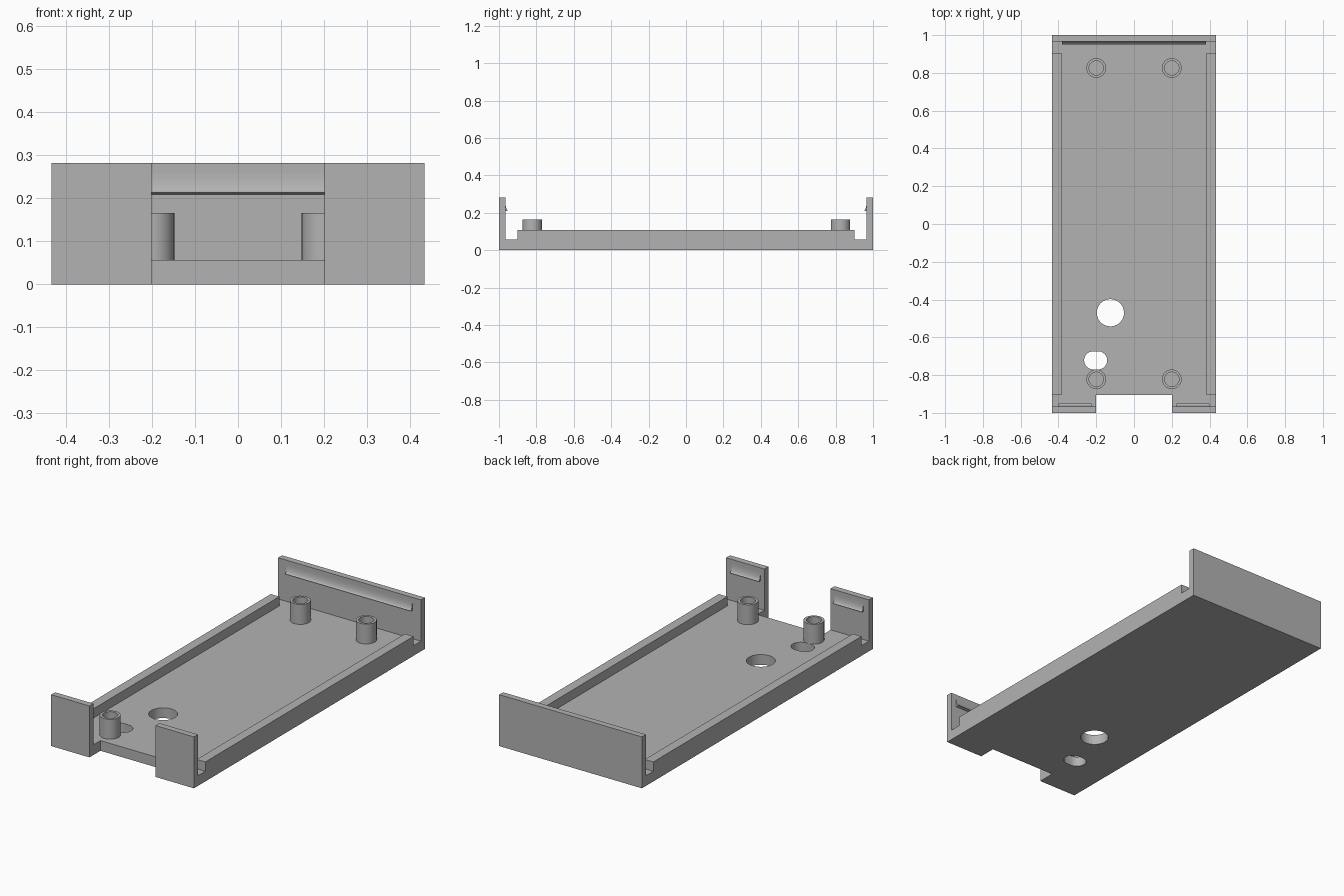
import bpy, bmesh, math

cube = bpy.data.objects.get("Cube")
if cube:
    bpy.data.objects.remove(cube)

# Main dimensions
HALF_W, HALF_L = 0.433, 1.0
FLOOR, RAIL_TOP, WALL_TOP = 0.056, 0.107, 0.282
WALL = 0.034

grey = bpy.data.materials.new("plain grey")
grey.use_nodes = True
colour = (0.45, 0.45, 0.45, 1)
grey.diffuse_color = colour
grey.node_tree.nodes["Principled BSDF"].inputs["Base Color"].default_value = colour


def make_object(name, bm):
    bmesh.ops.recalc_face_normals(bm, faces=bm.faces)
    mesh = bpy.data.meshes.new(name)
    bm.to_mesh(mesh)
    bm.free()
    mesh.materials.append(grey)
    obj = bpy.data.objects.new(name, mesh)
    bpy.context.collection.objects.link(obj)
    return obj


def extrude(name, points, offset):
    """Close a 3D outline into a face and push it along an offset."""
    bm = bmesh.new()
    face = bm.faces.new([bm.verts.new(p) for p in points])
    moved = bmesh.ops.extrude_face_region(bm, geom=[face], use_keep_orig=True)
    verts = [v for v in moved["geom"] if isinstance(v, bmesh.types.BMVert)]
    bmesh.ops.translate(bm, verts=verts, vec=offset)
    return make_object(name, bm)


def side_profile(name, outline, x0, x1):
    return extrude(name, [(x0, y, z) for y, z in outline], (x1 - x0, 0, 0))


def box(name, x0, x1, y0, y1, z0, z1):
    return side_profile(name, [(y0, z0), (y1, z0), (y1, z1), (y0, z1)], x0, x1)


def slot(name, cx, cy, radius, stretch, steps=48):
    """Round or stadium shaped cutter through the floor."""
    points = []
    for i in range(steps):
        a = 2 * math.pi * (i + 0.5) / steps
        shift = math.copysign(stretch, math.cos(a))
        points.append((cx + shift + radius * math.cos(a), cy + radius * math.sin(a), -0.1))
    return extrude(name, points, (0, 0, 0.3))


def combine(target, tool, operation):
    mod = target.modifiers.new(operation.lower(), 'BOOLEAN')
    mod.operation = operation
    mod.solver = 'EXACT'
    mod.object = tool
    bpy.ops.object.select_all(action='DESELECT')
    bpy.context.view_layer.objects.active = target
    target.select_set(True)
    bpy.ops.object.modifier_apply(modifier=mod.name)
    bpy.data.objects.remove(tool)


def smooth(obj, angle=32):
    bpy.ops.object.select_all(action='DESELECT')
    bpy.context.view_layer.objects.active = obj
    obj.select_set(True)
    bpy.ops.object.shade_smooth_by_angle(angle=math.radians(angle))


# Tray: floor and both end walls as one U profile
inner = HALF_L - WALL
tray = side_profile("tray", [
    (-HALF_L, 0), (HALF_L, 0), (HALF_L, WALL_TOP), (inner, WALL_TOP),
    (inner, FLOOR), (-inner, FLOOR), (-inner, WALL_TOP), (-HALF_L, WALL_TOP)],
    -HALF_W, HALF_W)

# Low rails along both long sides
for side in (-1, 1):
    x0, x1 = sorted((side * 0.381, side * HALF_W))
    combine(tray, box("rail", x0, x1, -0.902, 0.902, 0, RAIL_TOP), 'UNION')

# Front notch, round hole and short slot
combine(tray, box("notch_cutter", -0.201, 0.201, -1.1, -0.905, -0.1, 0.5), 'DIFFERENCE')
combine(tray, slot("hole_cutter", -0.125, -0.47, 0.072, 0), 'DIFFERENCE')
combine(tray, slot("slot_cutter", -0.203, -0.722, 0.048, 0.013), 'DIFFERENCE')
smooth(tray)


# Snap hooks inside the end walls, with a hollow curved top
def hook(name, end, x0, x1):
    reach, low, high = 0.016, 0.213, 0.258
    outline = [(0, low - 0.004)]
    for i in range(9):
        a = math.pi / 2 * i / 8
        outline.append((reach * (1 - math.sin(a)), high - (high - low) * math.cos(a)))
    obj = side_profile(name, [(end * (inner - d), z) for d, z in outline], x0, x1)
    smooth(obj)


hook("back_hook", 1, -0.381, 0.381)
hook("front_left_hook", -1, 0.225, 0.4)
hook("front_right_hook", -1, -0.4, -0.225)


# Hollow posts on the floor
def post(name, cx, cy, steps=40):
    bm = bmesh.new()
    rings = []
    for radius, z in ((0.052, FLOOR), (0.052, 0.165), (0.038, 0.165), (0.038, FLOOR + 0.001)):
        rings.append([bm.verts.new((cx + radius * math.cos(2 * math.pi * i / steps),
                                    cy + radius * math.sin(2 * math.pi * i / steps), z))
                      for i in range(steps)])
    for low, high in zip(rings, rings[1:]):
        for i in range(steps):
            j = (i + 1) % steps
            bm.faces.new((low[i], low[j], high[j], high[i]))
    bm.faces.new(rings[0])
    bm.faces.new(rings[-1])
    smooth(make_object(name, bm))


for side, x in (("left", 0.2), ("right", -0.2)):
    post("back_" + side + "_post", x, 0.826)
    post("front_" + side + "_post", x, -0.822)
